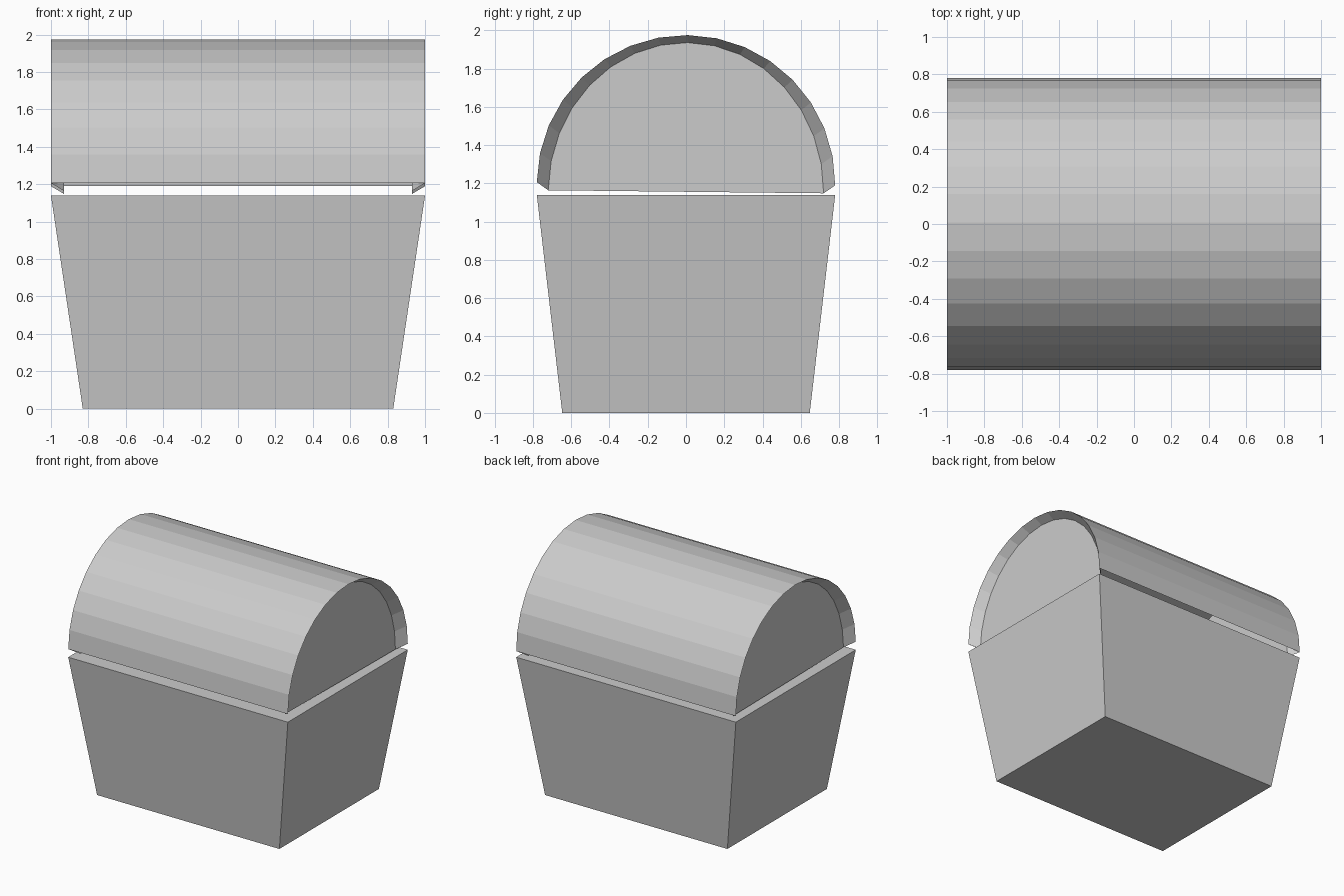
import bpy, bmesh
from math import sin, cos, pi
from mathutils import Matrix

if "Cube" in bpy.data.objects:
    bpy.data.objects.remove(bpy.data.objects["Cube"])


def add_object(name, bm):
    mesh = bpy.data.meshes.new(name)
    bm.to_mesh(mesh)
    bm.free()
    obj = bpy.data.objects.new(name, mesh)
    bpy.context.collection.objects.link(obj)
    return obj


# Chest body: box tapered towards the floor
bm = bmesh.new()
bmesh.ops.create_cube(bm, size=2)
for v in bm.verts:
    top = v.co.z > 0
    v.co.x *= 1.0 if top else 0.83
    v.co.y *= 0.78 if top else 0.647
    v.co.z = 1.14 if top else 0
add_object("chest_body", bm)

# Lid: open-bottomed barrel vault with recessed end panels, slightly ajar
SEGMENTS = 16
bm = bmesh.new()


def arch(x, half_width, height, drop):
    angles = [pi * i / SEGMENTS for i in range(SEGMENTS + 1)]
    return [bm.verts.new((x, half_width * cos(a), height * sin(a) - drop))
            for a in angles]


def bridge(a, b):
    for i in range(SEGMENTS):
        bm.faces.new((a[i], a[i + 1], b[i + 1], b[i]))


loops = [arch(-0.93, 0.72, 0.78, 0.042), arch(-1, 0.78, 0.777, 0),
         arch(1, 0.78, 0.777, 0), arch(0.93, 0.72, 0.78, 0.042)]
for a, b in zip(loops, loops[1:]):
    bridge(a, b)
bm.faces.new(loops[0])
bm.faces.new(loops[-1][::-1])
bmesh.ops.recalc_face_normals(bm, faces=bm.faces)
# Orient the surface so the crown faces up
bm.normal_update()
crown = max(bm.faces, key=lambda f: f.calc_center_median().z)
if crown.normal.z < 0:
    bmesh.ops.reverse_faces(bm, faces=bm.faces)
bm.transform(Matrix.Translation((0, 0, 1.198)) @ Matrix.Rotation(-0.011, 4, 'X'))
add_object("chest_lid", bm)
